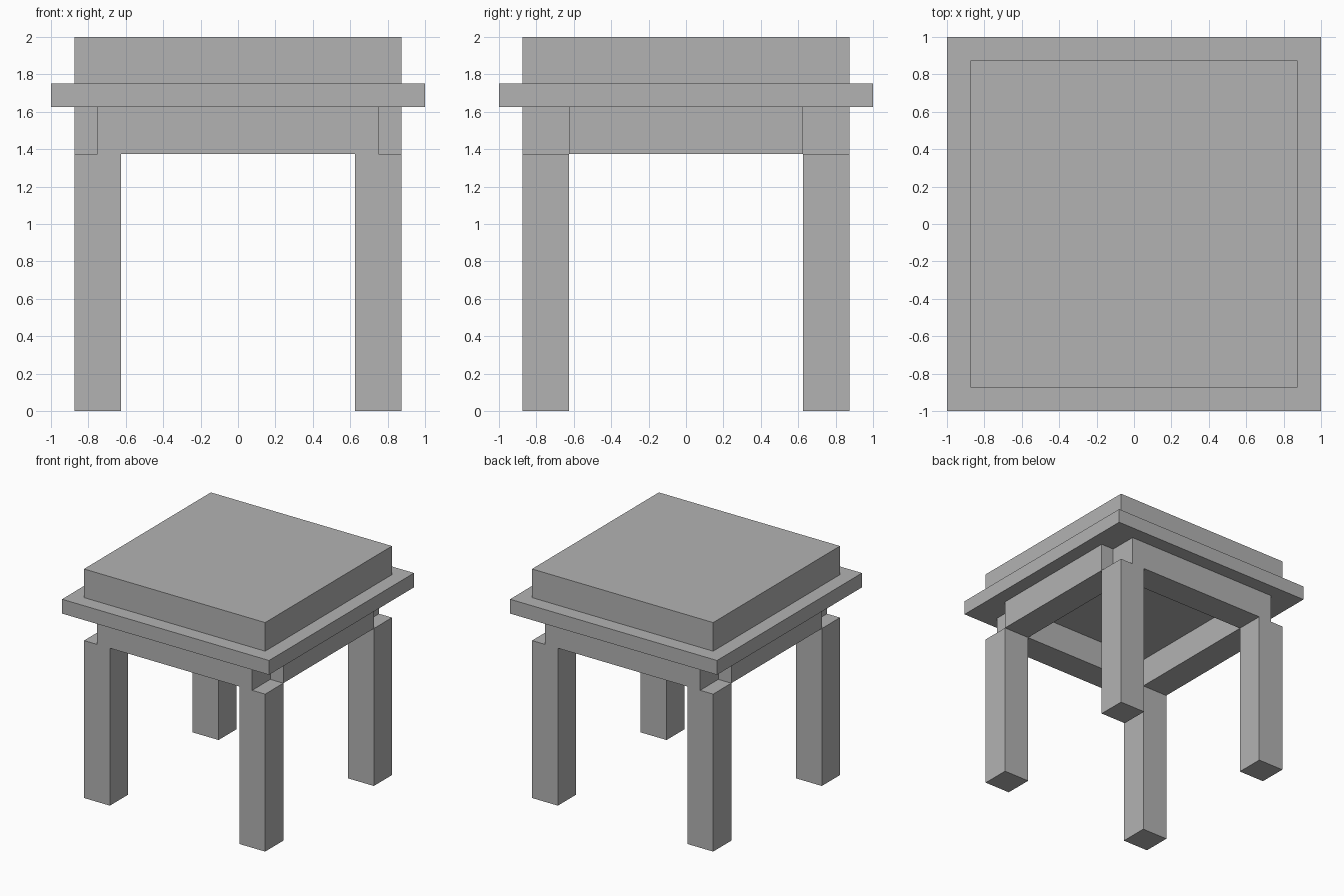
import bpy

# Remove the default object only
if "Cube" in bpy.data.objects:
    bpy.data.objects.remove(bpy.data.objects["Cube"], do_unlink=True)

# Single flat grey
grey = bpy.data.materials.new("plain grey")
grey.use_nodes = True
GREY = (0.45, 0.45, 0.45, 1.0)
grey.diffuse_color = GREY
grey.node_tree.nodes["Principled BSDF"].inputs["Base Color"].default_value = GREY


def box(name, center, size):
    """Add a flat-shaded box with unit scale."""
    bpy.ops.mesh.primitive_cube_add(size=1, location=center)
    obj = bpy.context.object
    obj.name = obj.data.name = name
    for v in obj.data.vertices:
        v.co = [c * s for c, s in zip(v.co, size)]
    obj.data.materials.append(grey)
    return obj


LEG = 0.25          # leg and rail thickness
INSET = 0.75        # distance of leg and rail centres from the middle
LEG_TOP = 1.375
SLAB_BOTTOM = 1.625
SLAB_TOP = 1.75

# Seat slab and the thick pad on it
box("seat_slab", (0, 0, (SLAB_BOTTOM + SLAB_TOP) / 2), (2, 2, SLAB_TOP - SLAB_BOTTOM))
box("seat_pad", (0, 0, (SLAB_TOP + 2) / 2), (1.75, 1.75, 2 - SLAB_TOP))

# Four square legs
for y, depth in ((-INSET, "front"), (INSET, "back")):
    for x, side in ((-INSET, "right"), (INSET, "left")):
        box(f"{depth}_{side}_leg", (x, y, LEG_TOP / 2), (LEG, LEG, LEG_TOP))

# Rails: front and back rest halfway over the legs, sides fit between them
rail_z = (LEG_TOP + SLAB_BOTTOM) / 2
rail_h = SLAB_BOTTOM - LEG_TOP
for y, name in ((-INSET, "front_rail"), (INSET, "back_rail")):
    box(name, (0, y, rail_z), (1.5, LEG, rail_h))
for x, name in ((-INSET, "right_rail"), (INSET, "left_rail")):
    box(name, (x, 0, rail_z), (LEG, 1.25, rail_h))
